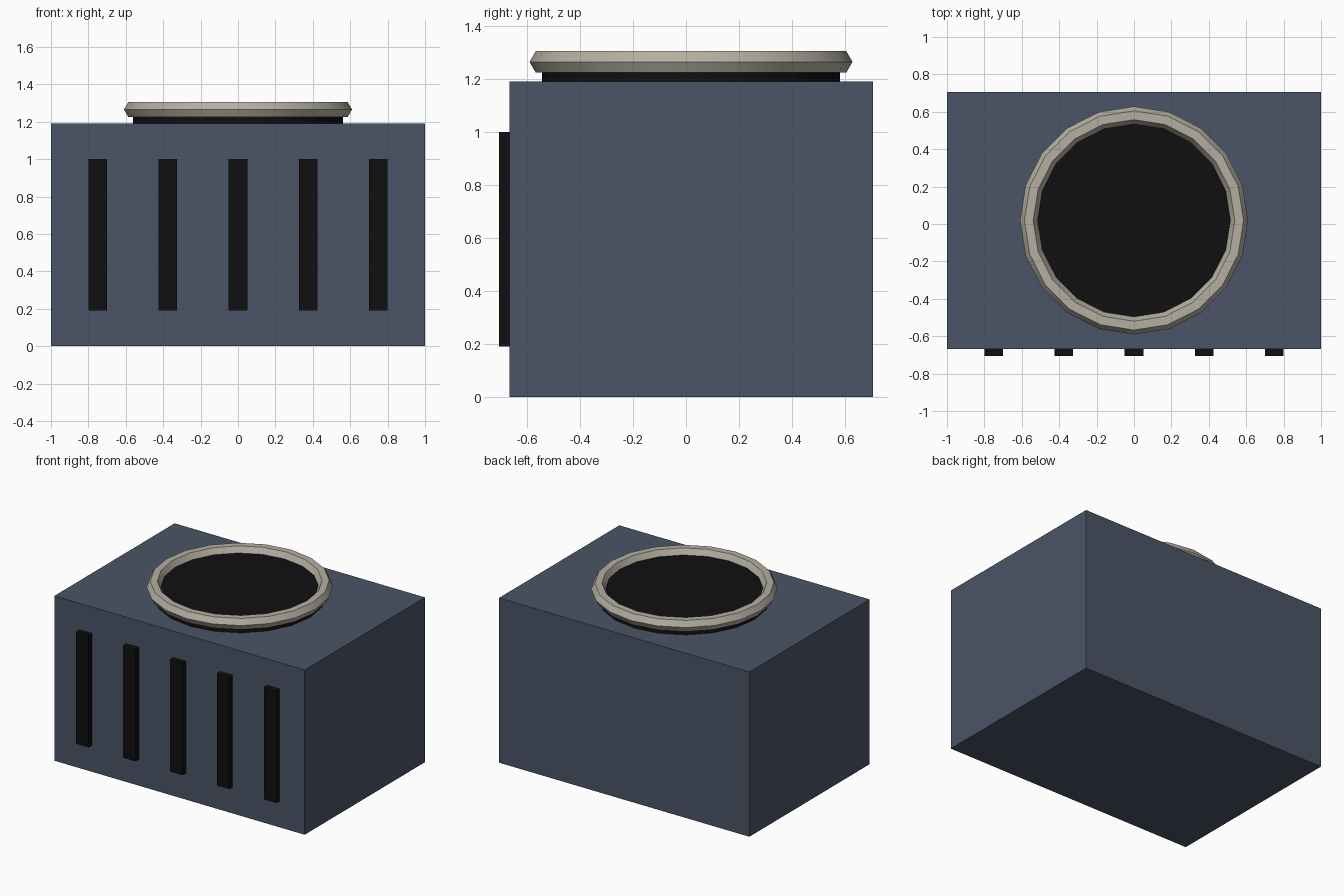
import bpy
import math

cube = bpy.data.objects.get("Cube")
if cube:
    bpy.data.objects.remove(cube, do_unlink=True)


def material(name, rgb):
    mat = bpy.data.materials.new(name)
    mat.use_nodes = True
    mat.diffuse_color = (*rgb, 1)
    bsdf = next(n for n in mat.node_tree.nodes if n.type == "BSDF_PRINCIPLED")
    bsdf.inputs["Base Color"].default_value = (*rgb, 1)
    return mat


slate = material("slate_blue", (0.07, 0.09, 0.135))
black = material("near_black", (0.005, 0.005, 0.005))
beige = material("warm_grey", (0.46, 0.43, 0.36))


def finish(name, mat):
    obj = bpy.context.object
    obj.name = obj.data.name = name
    obj.data.materials.append(mat)
    return obj


def box(name, mat, low, high):
    centre = [(a + b) / 2 for a, b in zip(low, high)]
    bpy.ops.mesh.primitive_cube_add(size=1, location=centre)
    obj = finish(name, mat)
    obj.scale = [b - a for a, b in zip(low, high)]
    bpy.ops.object.transform_apply(location=False, rotation=False, scale=True)
    return obj


FRONT, BACK, TOP = -0.667, 0.705, 1.19
CENTRE_Y = (FRONT + BACK) / 2
RING_Z = 1.265
SIDES = 20

# Housing
box("housing", slate, (-1, FRONT, 0), (1, BACK, TOP))

# Vertical grille slats on the front
for i in range(5):
    x = (i - 2) * 0.375
    box(f"grille_slat_{i + 1}", black,
        (x - 0.05, -0.705, 0.19), (x + 0.05, FRONT + 0.04, 1.0))

# Fan opening: dark disc that reaches the middle of the ring
base = TOP - 0.04
bpy.ops.mesh.primitive_cylinder_add(
    vertices=SIDES, radius=0.5625, depth=RING_Z - base,
    location=(0, CENTRE_Y, (RING_Z + base) / 2))
finish("fan_opening", black)
bpy.ops.object.shade_smooth_by_angle(angle=math.radians(30))

# Six-sided rim ring around the opening
bpy.ops.mesh.primitive_torus_add(
    major_segments=SIDES, minor_segments=6,
    major_radius=0.5625, minor_radius=0.047,
    location=(0, CENTRE_Y, RING_Z))
finish("rim_ring", beige)
bpy.ops.object.shade_smooth_by_angle(angle=math.radians(30))
